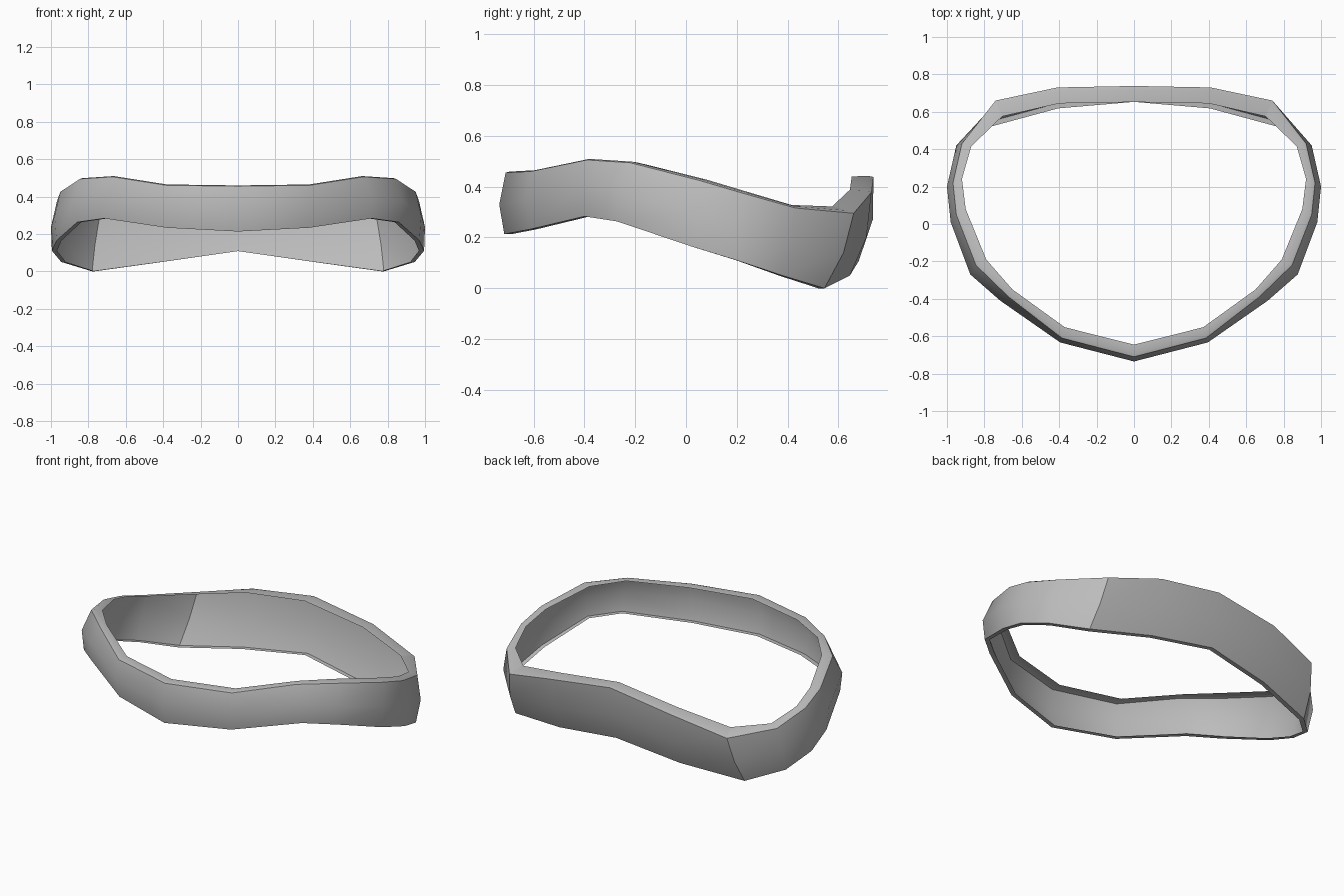
import bpy, bmesh, math
from mathutils import Vector

cube = bpy.data.objects.get("Cube")
if cube:
    bpy.data.objects.remove(cube)

grey = bpy.data.materials.new("mid_grey")
grey.use_nodes = True
COLOUR = (0.5, 0.5, 0.5, 1)
grey.diffuse_color = COLOUR
grey.node_tree.nodes["Principled BSDF"].inputs["Base Color"].default_value = COLOUR

# Half outlines of the band from front centre to back centre
BOTTOM = [(0, -.715, .213), (.38, -.61, .233), (.715, -.4, .283), (.86, -.27, .263), (.97, .02, .165),
          (.995, .2, .11), (.945, .38, .05), (.78, .545, 0), (.41, .645, .05), (0, .68, .108)]
MIDDLE = [(0, -.735, .33), (.395, -.633, .35), (.715, -.41, .4), (.875, -.27, .38), (.98, .01, .3),
          (1, .2, .235), (.95, .42, .175), (.765, .62, .14), (.41, .71, .2), (0, .735, .27)]
TOP = [(0, -.71, .455), (.385, -.61, .46), (.67, -.39, .505), (.845, -.22, .494), (.95, .05, .425),
       (.968, .22, .375), (.92, .43, .316), (.74, .66, .295), (.41, .73, .378), (0, .738, .438)]
RIM = [(0, -.645, .456), (.37, -.552, .462), (.65, -.35, .506), (.79, -.19, .495), (.9, .08, .428),
       (.92, .24, .38), (.87, .415, .328), (.705, .575, .322), (.4, .645, .388), (0, .652, .44)]
CORNER = 7


def full_ring(half):
    pts = [Vector(p) for p in half]
    return pts + [Vector((-p.x, p.y, p.z)) for p in reversed(pts[1:-1])]


def inset(ring, distance):
    # Move each point inward along its horizontal mitre, keeping the width even
    result = []
    for i, p in enumerate(ring):
        before = (p - ring[i - 1]).to_2d().normalized()
        after = (ring[(i + 1) % len(ring)] - p).to_2d().normalized()
        along = (before + after).normalized()
        width = distance / along.dot(after)
        result.append(p + Vector((-along.y * width, along.x * width, 0)))
    return result


bottom, middle, top, rim = map(full_ring, (BOTTOM, MIDDLE, TOP, RIM))

# Slightly raised line near the outer edge of the top rim
ridge = [a.lerp(b, 0.25) + Vector((0, 0, .004)) for a, b in zip(top, rim)]

# Thin shell: narrow bottom flange, bulging wall, wide top rim
rings = [inset(bottom, .027), bottom, middle, top, ridge, rim]
count = len(bottom)
bm = bmesh.new()
loops = [[bm.verts.new(p) for p in ring] for ring in rings]
for lower, upper in zip(loops, loops[1:]):
    for i in range(count):
        j = (i + 1) % count
        bm.faces.new((lower[i], lower[j], upper[j], upper[i]))
mesh = bpy.data.meshes.new("curved_band")
bm.to_mesh(mesh)
bm.free()
mesh.materials.append(grey)

band = bpy.data.objects.new("curved_band", mesh)
bpy.context.collection.objects.link(band)
bpy.context.view_layer.objects.active = band
band.select_set(True)
bpy.ops.object.shade_smooth_by_angle(angle=math.radians(40))

# Crease the wall at the two back corners
for edge in mesh.edges:
    if all(v % count in (CORNER, count - CORNER) for v in edge.vertices):
        edge.use_edge_sharp = True
